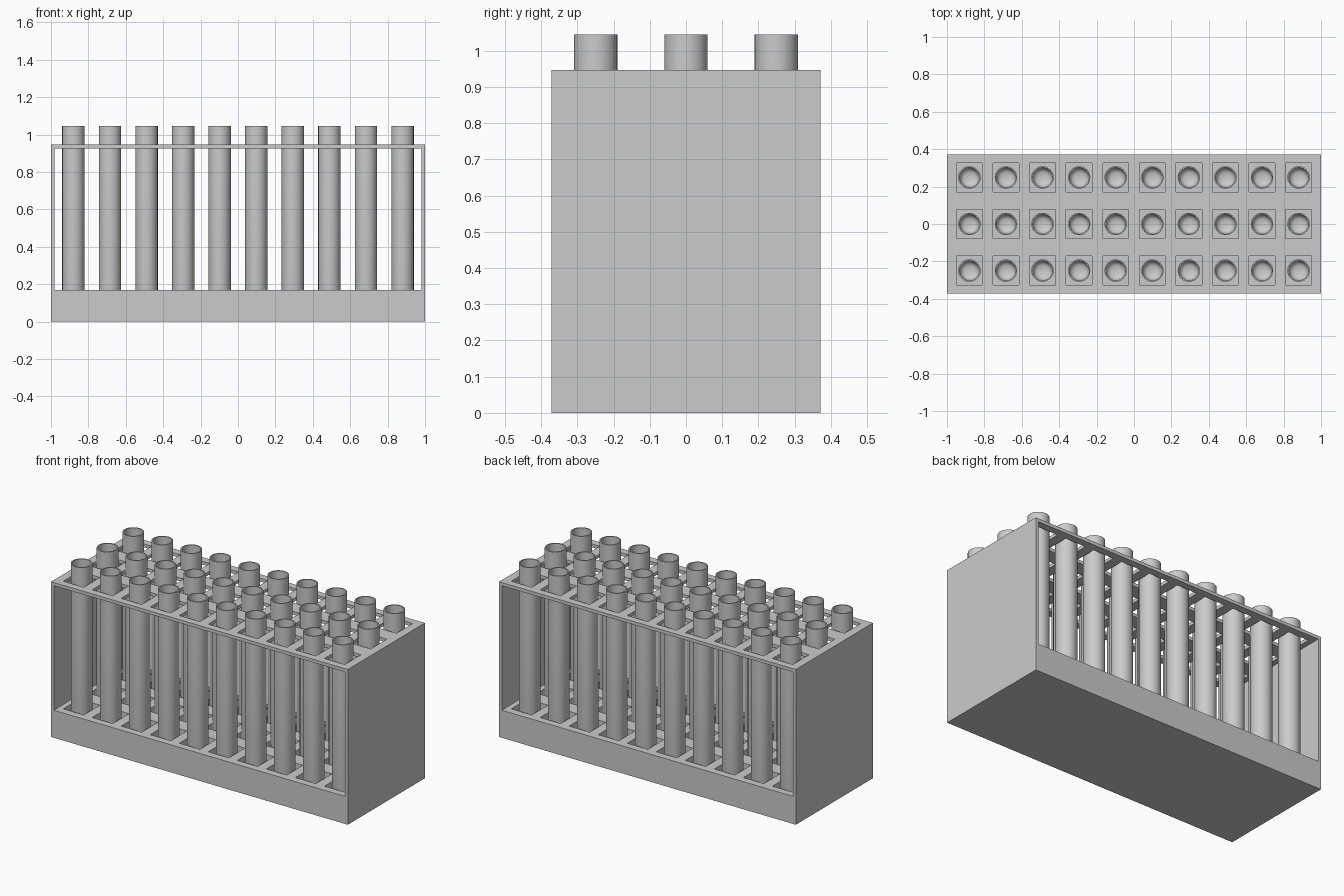
import bpy, bmesh, math
from mathutils import Matrix, Vector

if "Cube" in bpy.data.objects:
    bpy.data.objects.remove(bpy.data.objects["Cube"])

XS = [-0.88 + i * 1.76 / 9 for i in range(10)]
YS = [-0.249, 0, 0.249]
FLOOR = 0.02


def add_object(name, bm):
    mesh = bpy.data.meshes.new(name)
    bm.to_mesh(mesh)
    bm.free()
    ob = bpy.data.objects.new(name, mesh)
    bpy.context.collection.objects.link(ob)
    return ob


def add_box(bm, x, y, z0, z1, w, d):
    m = Matrix.Translation((x, y, (z0 + z1) / 2)) @ Matrix.Diagonal((w, d, z1 - z0, 1))
    bmesh.ops.create_cube(bm, size=1, matrix=m)


def cut(target, cutter):
    cutter.hide_render = True
    mod = target.modifiers.new("cut", 'BOOLEAN')
    mod.operation = 'DIFFERENCE'
    mod.solver = 'EXACT'
    mod.object = cutter
    bpy.context.view_layer.objects.active = target
    bpy.ops.object.modifier_apply(modifier=mod.name)
    bpy.data.objects.remove(cutter)


# Rack body: solid block, opened front to back, leaving base, sides and top plate
bm = bmesh.new()
add_box(bm, 0, 0, 0, 0.946, 2, 0.742)
rack = add_object("rack", bm)

bm = bmesh.new()
add_box(bm, 0, 0, 0.168, 0.926, 1.964, 1)
cut(rack, add_object("window_cutter", bm))

# Square holes through the top plate and pockets in the base
bm = bmesh.new()
for x in XS:
    for y in YS:
        add_box(bm, x, y, FLOOR, 1.1, 0.138, 0.156)
cut(rack, add_object("pocket_cutter", bm))

# Test tube: hollow turned profile with a softly rounded bottom
profile = [(0, 0.02), (0.03, 0.022), (0.047, 0.03), (0.056, 0.044), (0.06, 0.065),
           (0.06, 1.045), (0.053, 1.045),
           (0.053, 0.068), (0.048, 0.048), (0.04, 0.036), (0.026, 0.03), (0, 0.028)]
bm = bmesh.new()
verts = [bm.verts.new((r, 0, z)) for r, z in profile]
edges = [bm.edges.new(p) for p in zip(verts, verts[1:])]
bmesh.ops.spin(bm, geom=verts + edges, axis=(0, 0, 1), cent=(0, 0, 0),
               angle=math.tau, steps=24, use_duplicate=False)
bmesh.ops.remove_doubles(bm, verts=bm.verts, dist=1e-5)
bmesh.ops.recalc_face_normals(bm, faces=bm.faces)
tube = add_object("test_tube", bm)
bpy.ops.object.select_all(action='DESELECT')
tube.select_set(True)
bpy.context.view_layer.objects.active = tube
bpy.ops.object.shade_smooth_by_angle(angle=math.radians(40))

# Fill the rack with 10 x 3 tubes sharing one mesh
for i, x in enumerate(XS):
    for j, y in enumerate(YS):
        ob = tube if i == j == 0 else tube.copy()
        if ob is not tube:
            bpy.context.collection.objects.link(ob)
        ob.name = f"test_tube_{j + 1}_{i + 1}"
        ob.location = Vector((x, y, 0))
